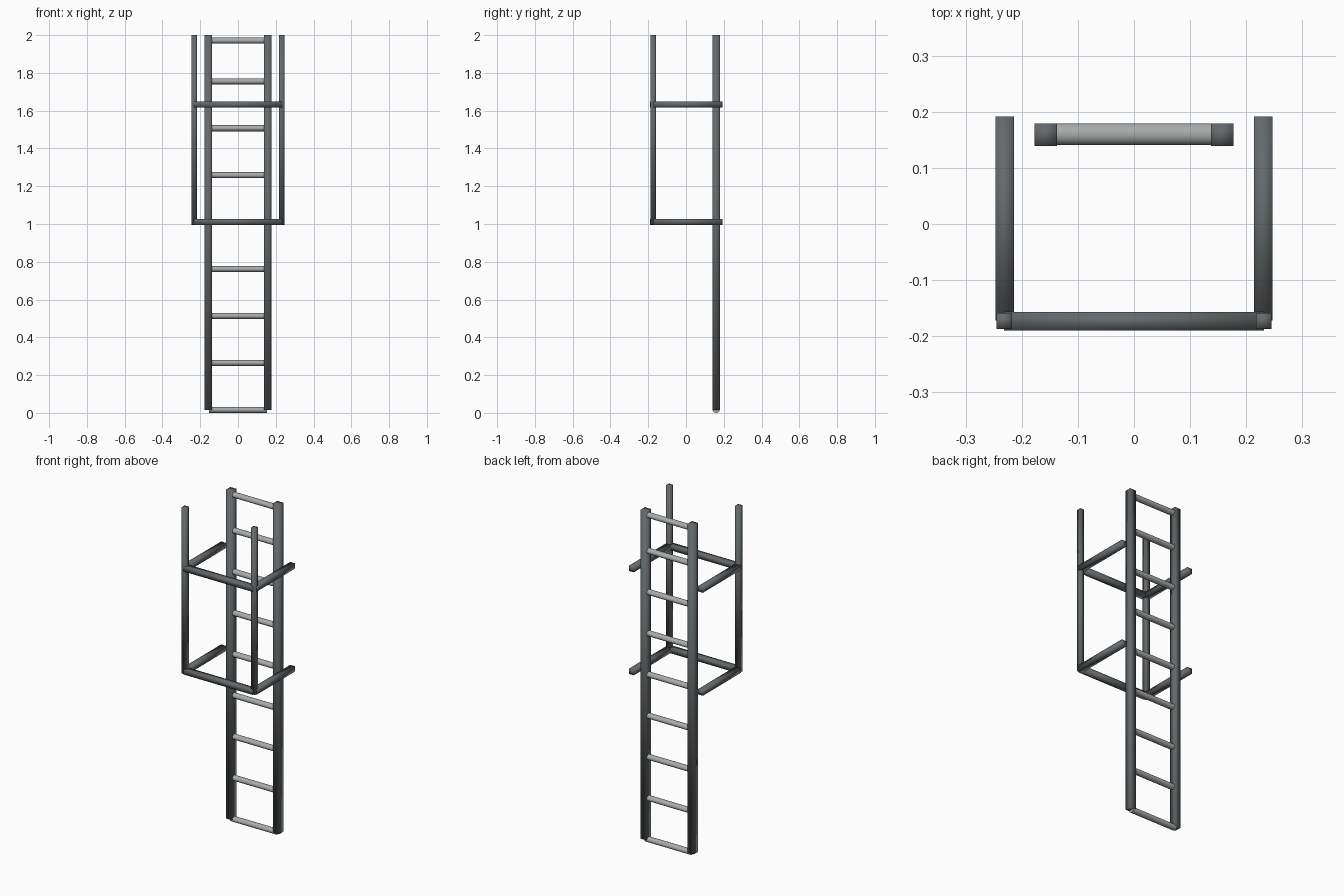
import bpy
import bmesh
from mathutils import Matrix, Vector

cube = bpy.data.objects.get("Cube")
if cube:
    bpy.data.objects.remove(cube, do_unlink=True)


def make_material(name, color):
    mat = bpy.data.materials.new(name)
    mat.use_nodes = True
    mat.diffuse_color = color
    mat.node_tree.nodes["Principled BSDF"].inputs["Base Color"].default_value = color
    return mat


dark_steel = make_material("dark steel", (0.13, 0.142, 0.148, 1))
light_steel = make_material("light steel", (0.40, 0.41, 0.41, 1))


def finish(name, bm, mat):
    mesh = bpy.data.meshes.new(name)
    bm.to_mesh(mesh)
    bm.free()
    mesh.materials.append(mat)
    for face in mesh.polygons:
        face.use_smooth = True
    obj = bpy.data.objects.new(name, mesh)
    bpy.context.collection.objects.link(obj)
    return obj


def bar(name, low, high):
    """Square bar with soft shading between two opposite corners."""
    low, high = Vector(low), Vector(high)
    bm = bmesh.new()
    bmesh.ops.create_cube(bm, size=1)
    bmesh.ops.scale(bm, vec=high - low, verts=bm.verts)
    bmesh.ops.translate(bm, vec=(low + high) / 2, verts=bm.verts)
    return finish(name, bm, dark_steel)


def side_bar(name, inner, outer, y0, y1, z0, z1):
    """The same bar on both sides of the ladder."""
    bar("left_" + name, (inner, y0, z0), (outer, y1, z1))
    bar("right_" + name, (-outer, y0, z0), (-inner, y1, z1))


# Ladder rails
side_bar("rail", 0.137, 0.177, 0.139, 0.179, 0.016, 2.0)

# Rungs, slightly flattened rods
rung_heights = [0.016 + 0.2485 * i for i in range(8)] + [1.971]
for i, z in enumerate(rung_heights):
    bm = bmesh.new()
    bmesh.ops.create_cone(bm, cap_ends=True, segments=16,
                          radius1=1, radius2=1, depth=0.305)
    bmesh.ops.rotate(bm, matrix=Matrix.Rotation(1.5708, 3, "Y"), verts=bm.verts)
    bmesh.ops.scale(bm, vec=(1, 0.019, 0.016), verts=bm.verts)
    bmesh.ops.translate(bm, vec=(0, 0.16, z), verts=bm.verts)
    rung = finish(f"rung_{i + 1}", bm, light_steel)
    for face in rung.data.polygons:
        face.use_smooth = abs(face.normal.x) < 0.5

# Cage posts
side_bar("cage_post", 0.217, 0.245, -0.187, -0.159, 0.998, 2.0)

# Cage hoops: a front bar and two side arms at each level
for level, z in (("lower", 0.996), ("upper", 1.617)):
    bar(level + "_cage_front", (-0.232, -0.19, z), (0.232, -0.157, z + 0.031))
    side_bar(level + "_cage_arm", 0.214, 0.247, -0.172, 0.192, z, z + 0.031)
